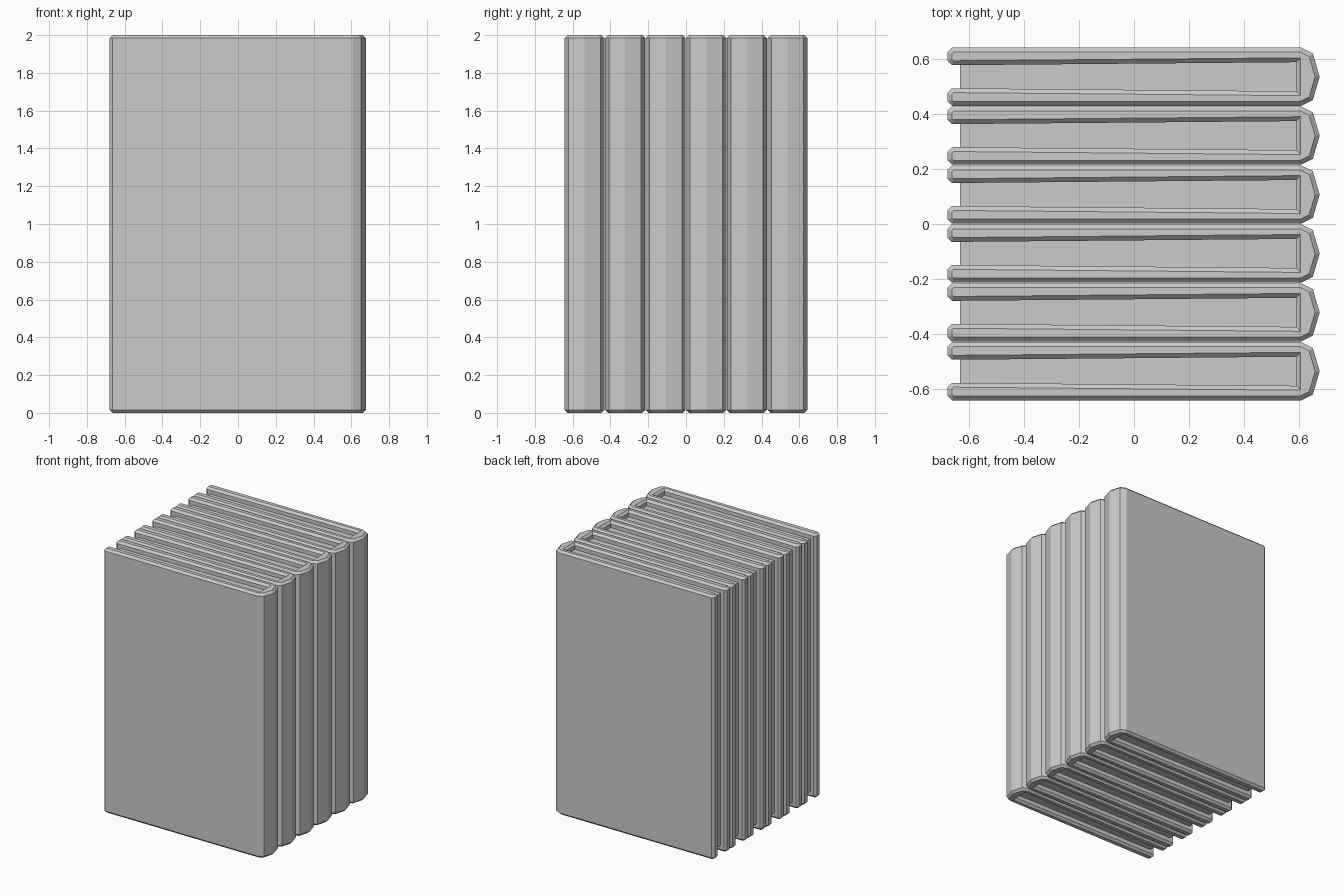
import bpy, bmesh

if "Cube" in bpy.data.objects:
    bpy.data.objects.remove(bpy.data.objects["Cube"])

COUNT, PITCH, HEIGHT, BEVEL = 6, 0.2148, 2.0, 0.016

# Half outline of the folded cover: spine tip, board, fore edge, inner wall
half = [(0.652, 0.085), (0.61, 0.106), (-0.664, 0.106), (-0.68, 0.09),
        (-0.68, 0.058), (-0.664, 0.042), (0.592, 0.053)]
outline = [(0.677, 0.0)] + half + [(x, -y) for x, y in reversed(half)]


def prism(name, points, z0, z1, bevel=0.0):
    bm = bmesh.new()
    base = bm.faces.new([bm.verts.new((x, y, z0)) for x, y in points])
    res = bmesh.ops.extrude_face_region(bm, geom=[base])
    for v in res["geom"]:
        if isinstance(v, bmesh.types.BMVert):
            v.co.z = z1
    bmesh.ops.recalc_face_normals(bm, faces=bm.faces[:])
    if bevel:
        # chamfer only the top and bottom rims
        rims = [e for e in bm.edges if abs(e.verts[0].co.z - e.verts[1].co.z) < 1e-5]
        bmesh.ops.bevel(bm, geom=rims, offset=bevel, offset_type='OFFSET',
                        segments=1, affect='EDGES', clamp_overlap=True)
    mesh = bpy.data.meshes.new(name)
    bm.to_mesh(mesh)
    bm.free()
    return mesh


cover = prism("book_cover", outline, 0.0, HEIGHT, BEVEL)
# Page block tucked inside the cover
pages = prism("page_block", [(-0.635, -0.046), (0.6, -0.056), (0.6, 0.056), (-0.635, 0.046)],
              0.045, HEIGHT - 0.045)

# Row of books
for i in range(COUNT):
    y = (i - (COUNT - 1) / 2) * PITCH
    for mesh in (cover, pages):
        ob = bpy.data.objects.new(f"{mesh.name}_{i + 1}", mesh)
        ob.location.y = y
        bpy.context.collection.objects.link(ob)
